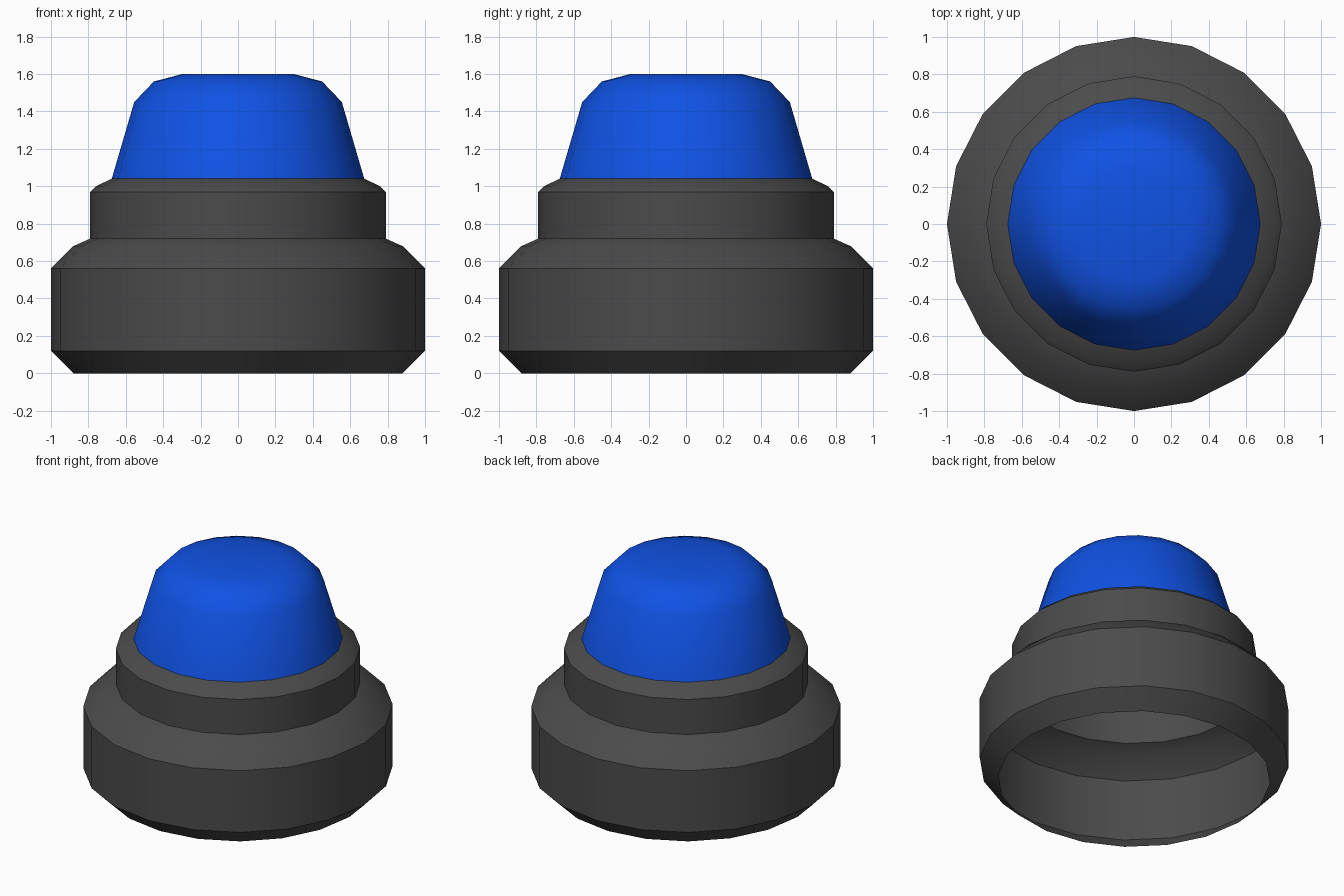
import bpy, bmesh, math

if "Cube" in bpy.data.objects:
    bpy.data.objects.remove(bpy.data.objects["Cube"])

SIDES = 20


def material(name, rgb):
    m = bpy.data.materials.new(name)
    m.diffuse_color = (*rgb, 1)
    m.use_nodes = True
    m.node_tree.nodes["Principled BSDF"].inputs["Base Color"].default_value = m.diffuse_color
    return m


def lathe(name, profile, mat, cap_top=False):
    """Revolve (radius, height) points, listed bottom to top, around z."""
    bm = bmesh.new()
    rings = []
    for r, z in profile:
        rings.append([bm.verts.new((r * math.cos(math.tau * i / SIDES),
                                    r * math.sin(math.tau * i / SIDES), z))
                      for i in range(SIDES)])
    for low, high in zip(rings, rings[1:]):
        for i in range(SIDES):
            j = (i + 1) % SIDES
            bm.faces.new((low[i], low[j], high[j], high[i]))
    if cap_top:
        bm.faces.new(rings[-1])
    mesh = bpy.data.meshes.new(name)
    bm.to_mesh(mesh)
    bm.free()
    mesh.materials.append(mat)
    ob = bpy.data.objects.new(name, mesh)
    bpy.context.collection.objects.link(ob)
    bpy.ops.object.select_all(action='DESELECT')
    ob.select_set(True)
    bpy.context.view_layer.objects.active = ob
    bpy.ops.object.shade_smooth_by_angle(angle=math.radians(32))
    return ob


grey = material("dark_grey", (0.07, 0.07, 0.07))
blue = material("blue", (0.005, 0.085, 0.78))

# Stepped housing: a thin shell, open underneath
lathe("housing", [(0.88, 0), (1, 0.12), (1, 0.56), (0.88, 0.68), (0.79, 0.72),
                  (0.79, 0.97), (0.76, 1.0), (0.675, 1.04)], grey)

# Tapered cap with rounded top
lathe("cap", [(0.675, 1.04), (0.555, 1.45), (0.45, 1.56), (0.297, 1.6)],
      blue, cap_top=True)
